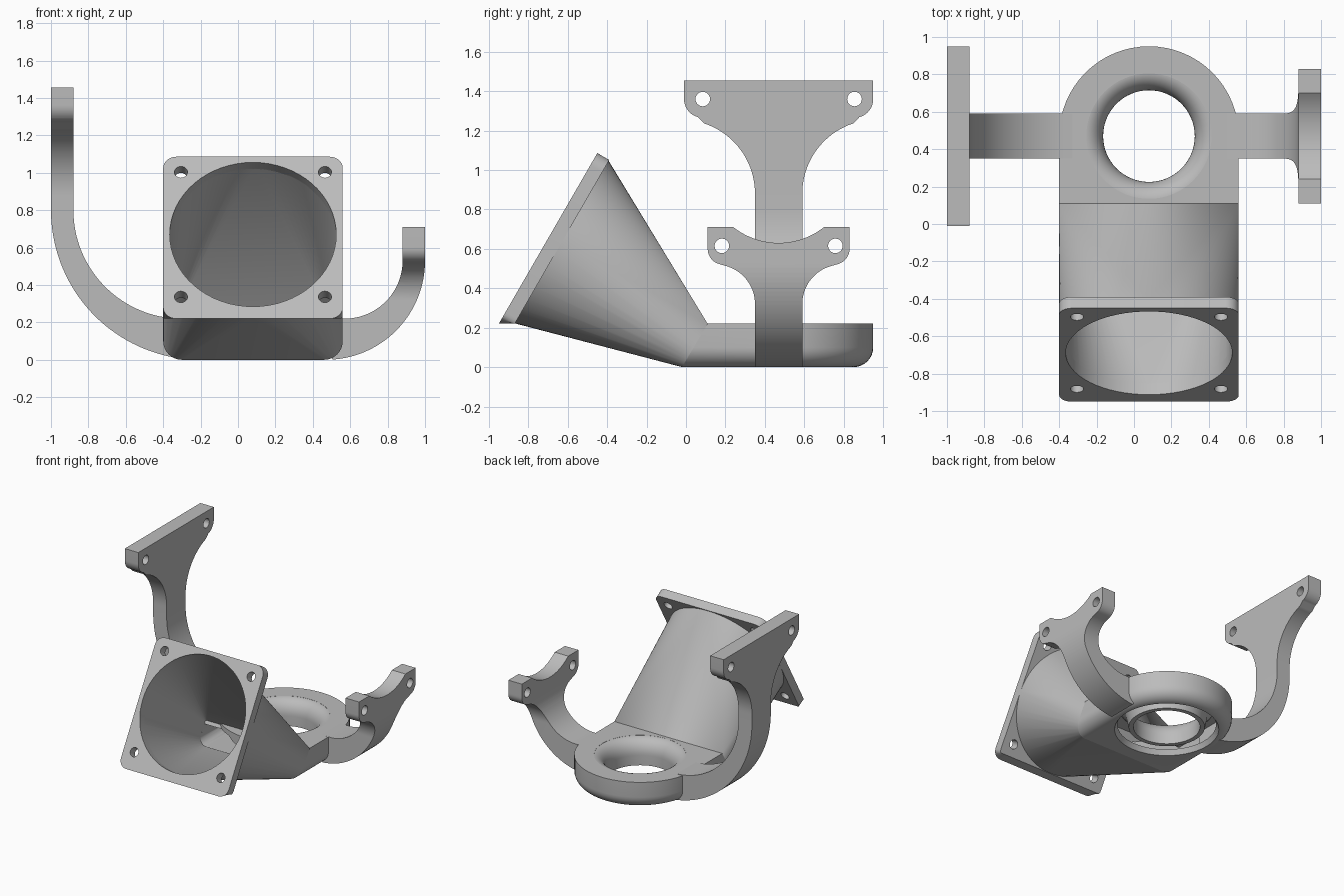
import bpy, bmesh
from math import sin, cos, pi, radians
from mathutils import Matrix, Vector

cube = bpy.data.objects.get("Cube")
if cube:
    bpy.data.objects.remove(cube)

grey = bpy.data.materials.new("grey plastic")
grey.use_nodes = True
colour = (0.5, 0.5, 0.5, 1)
grey.diffuse_color = colour
for node in grey.node_tree.nodes:
    if node.type == 'BSDF_PRINCIPLED':
        node.inputs["Base Color"].default_value = colour

CX, CY = 0.08, 0.47       # nozzle ring centre
TOP = 0.22                # nozzle height
HALF = 0.48               # half width of fan plate, duct and ring
parts = []


def arc(cx, cy, r, a0, a1, n=16):
    return [(cx + r * cos(radians(a0 + (a1 - a0) * i / n)),
             cy + r * sin(radians(a0 + (a1 - a0) * i / n))) for i in range(n + 1)]


def circle(cx, cy, r, n=32):
    return arc(cx, cy, r, 0, 360, n)[:-1]


def finish(bm, name):
    bmesh.ops.recalc_face_normals(bm, faces=bm.faces[:])
    mesh = bpy.data.meshes.new(name)
    bm.to_mesh(mesh)
    bm.free()
    mesh.materials.append(grey)
    ob = bpy.data.objects.new(name, mesh)
    bpy.context.collection.objects.link(ob)
    parts.append(ob)
    return ob


def prism(name, loops, depth, matrix):
    """Flat outline (first loop) with holes (other loops), given a thickness."""
    bm = bmesh.new()
    rings = [[bm.verts.new((x, y, 0)) for x, y in loop] for loop in loops]
    for ring in rings:
        for a, b in zip(ring, ring[1:] + ring[:1]):
            bm.edges.new((a, b))
    bmesh.ops.triangle_fill(bm, use_beauty=True, edges=bm.edges[:], normal=(0, 0, 1))
    caps = bm.faces[:]
    far = {v: bm.verts.new((v.co.x, v.co.y, depth)) for ring in rings for v in ring}
    for f in caps:
        bm.faces.new([far[v] for v in reversed(f.verts)])
    for ring in rings:
        for a, b in zip(ring, ring[1:] + ring[:1]):
            bm.faces.new((a, b, far[b], far[a]))
    bm.transform(matrix)
    return finish(bm, name)


def hull(name, points):
    bm = bmesh.new()
    for p in points:
        bm.verts.new(p)
    bmesh.ops.convex_hull(bm, input=bm.verts[:])
    loose = [v for v in bm.verts if not v.link_faces]
    bmesh.ops.delete(bm, geom=loose, context='VERTS')
    bmesh.ops.dissolve_limit(bm, angle_limit=0.001, verts=bm.verts[:], edges=bm.edges[:])
    return finish(bm, name)


def round_solid(name, profile):
    return hull(name, [(x, y, z) for r, z in profile for x, y in circle(CX, CY, r, 64)])


def boolean(ob, cutters, operation='DIFFERENCE'):
    for cutter in cutters:
        mod = ob.modifiers.new("cut", 'BOOLEAN')
        mod.operation, mod.solver, mod.object = operation, 'EXACT', cutter
        bpy.context.view_layer.objects.active = ob
        bpy.ops.object.modifier_apply(modifier=mod.name)


def discard(*obs):
    for ob in obs:
        parts.remove(ob)
        bpy.data.objects.remove(ob)


def axes(x, y, z, origin=(0, 0, 0)):
    return Matrix.Translation(origin) @ Matrix((x, y, z)).transposed().to_4x4()


# Fan plate, leaning back by 30 degrees, with a flat foot
UP, BACK = Vector((0, 0.5, 0.866)), Vector((0, 0.866, -0.5))
fan = Vector((CX, -0.69, 0.67))
low, high, rad, side = -0.52, HALF, 0.07, HALF
outline = (arc(side - rad, high - rad, rad, 0, 90, 8) + arc(rad - side, high - rad, rad, 90, 180, 8)
           + arc(rad - side, low + rad, rad, 180, 270, 8) + arc(side - rad, low + rad, rad, 270, 360, 8))
screws = [circle(0.385 * i, 0.385 * j, 0.035, 24) for i in (-1, 1) for j in (-1, 1)]
plate = prism("fan_plate", [outline, circle(0, 0, 0.445, 64)] + screws, 0.07,
              axes((1, 0, 0), UP, BACK, fan))
for v in plate.data.vertices:
    if v.co.z < TOP:
        v.co.y += (TOP - v.co.z) * 0.577
        v.co.z = TOP


# Duct from the round fan opening to a flat slot
def fan_ring(r, depth):
    return [fan + BACK * depth + Vector((x, 0, 0)) + UP * y for x, y in circle(0, 0, r, 64)]


def section(inset, shift=0.0, y=None):
    w, r = HALF - inset, 0.1 - inset
    pts = ([(w, TOP - inset), (-w, TOP - inset)] + arc(r - w, inset + r, r, 180, 270, 8)
           + arc(w - r, inset + r, r, 270, 360, 8))
    return [(CX + x, shift - 0.02 + z * 0.59 if y is None else y, z) for x, z in pts]


WALL = 0.04
duct = hull("air_duct", fan_ring(HALF, 0.06) + section(0))
duct_inside = hull("duct_inside", fan_ring(0.445, -0.03) + fan_ring(0.445, 0.07)
                   + section(WALL, 0.03))
boolean(duct, [duct_inside])

# Nozzle body and ring, hollow, with a central hole and a tapered outlet
body = hull("nozzle_body", section(0) + section(0, y=CY))
ring = round_solid("nozzle_ring", [(HALF, TOP)] + arc(HALF - 0.1, 0.1, 0.1, 0, -90, 8))
cutters = [hull("passage", section(WALL, -0.06) + section(WALL, y=CY + 0.01)),
           round_solid("chamber", [(0.44, TOP - WALL), (0.44, 0.08), (0.4, WALL)]),
           round_solid("top_hole", [(0.335, 0.15), (0.335, 0.3)]),
           round_solid("outlet", [(0.389, -0.01), (0.33, WALL), (0.33, 0.1)])]
boolean(body, cutters)
boolean(ring, cutters)
discard(duct_inside, *cutters)

# Funnel-shaped throat lining the central hole
bm = bmesh.new()
profile = [(0.345 - 0.1 * cos(t * pi / 20), 0.1 + 0.12 * sin(t * pi / 20)) for t in range(11)]
profile += [(0.345, 0.17), (0.3, 0.12), (0.28, 0.02), (0.245, 0.02)]
loop = [bm.verts.new((CX + r, CY, z)) for r, z in profile]
for a, b in zip(loop, loop[1:] + loop[:1]):
    bm.edges.new((a, b))
bmesh.ops.spin(bm, geom=bm.verts[:] + bm.edges[:], cent=(CX, CY, 0), axis=(0, 0, 1),
               angle=2 * pi, steps=64, use_merge=True)
bmesh.ops.remove_doubles(bm, verts=bm.verts[:], dist=0.0001)
finish(bm, "throat")


# Mounting arms: a bent strip trimmed to a T-shaped outline
def arm(name, sign, top, outer, inner, end, sweep, half_outline, notch, hole):
    strip = ([(1, top)] + arc(1 - outer, outer, outer, 0, -sweep, 32) + [(end, 0.01), (end, TOP)]
             + arc(0.88 - inner, TOP + inner, inner, -86, 0, 32) + [(0.88, top)])
    ob = prism(name, [[(sign * x, z) for x, z in strip]], 2.4,
               axes((1, 0, 0), (0, 0, 1), (0, 1, 0), (0, -0.8, 0)))
    mirrored = [(-y, z) for y, z in reversed(half_outline)]
    outline = [(CY + y, z) for y, z in half_outline + mirrored + notch]
    holes = [circle(CY + s * hole[0], hole[1], 0.037, 24) for s in (-1, 1)]
    trim = prism("trim", [outline] + holes, 2.4,
                 axes((0, 1, 0), (0, 0, 1), (1, 0, 0), (-1.2, 0, 0)))
    boolean(ob, [trim], 'INTERSECT')
    discard(trim)


def half_t(width, top, corner, corner_z, fillet, fillet_z):
    """Right half of the T outline, from the top corner down to the stem foot."""
    stem = 0.12
    return ([(width, top)] + arc(width - corner, corner_z, corner, 0, -75, 10)
            + arc(stem + fillet, fillet_z, fillet, 108, 180, 20) + [(stem, -0.1)])


arm("right_arm", -1, 1.455, 0.8, 0.58, 0.33, 80,
    half_t(HALF, 1.455, 0.095, 1.36, 0.375, 0.88), [], (0.385, 1.36))
arm("left_arm", 1, 0.71, 0.53, 0.31, 0.5, 86,
    half_t(0.36, 0.71, 0.08, 0.6, 0.2, 0.32), arc(0, 1.0, 0.37, 231.6, 308.4, 20), (0.288, 0.615))

# Smooth shading with sharp edges kept
bpy.ops.object.select_all(action='DESELECT')
for ob in parts:
    ob.select_set(True)
bpy.context.view_layer.objects.active = parts[0]
bpy.ops.object.shade_smooth_by_angle(angle=radians(30))
